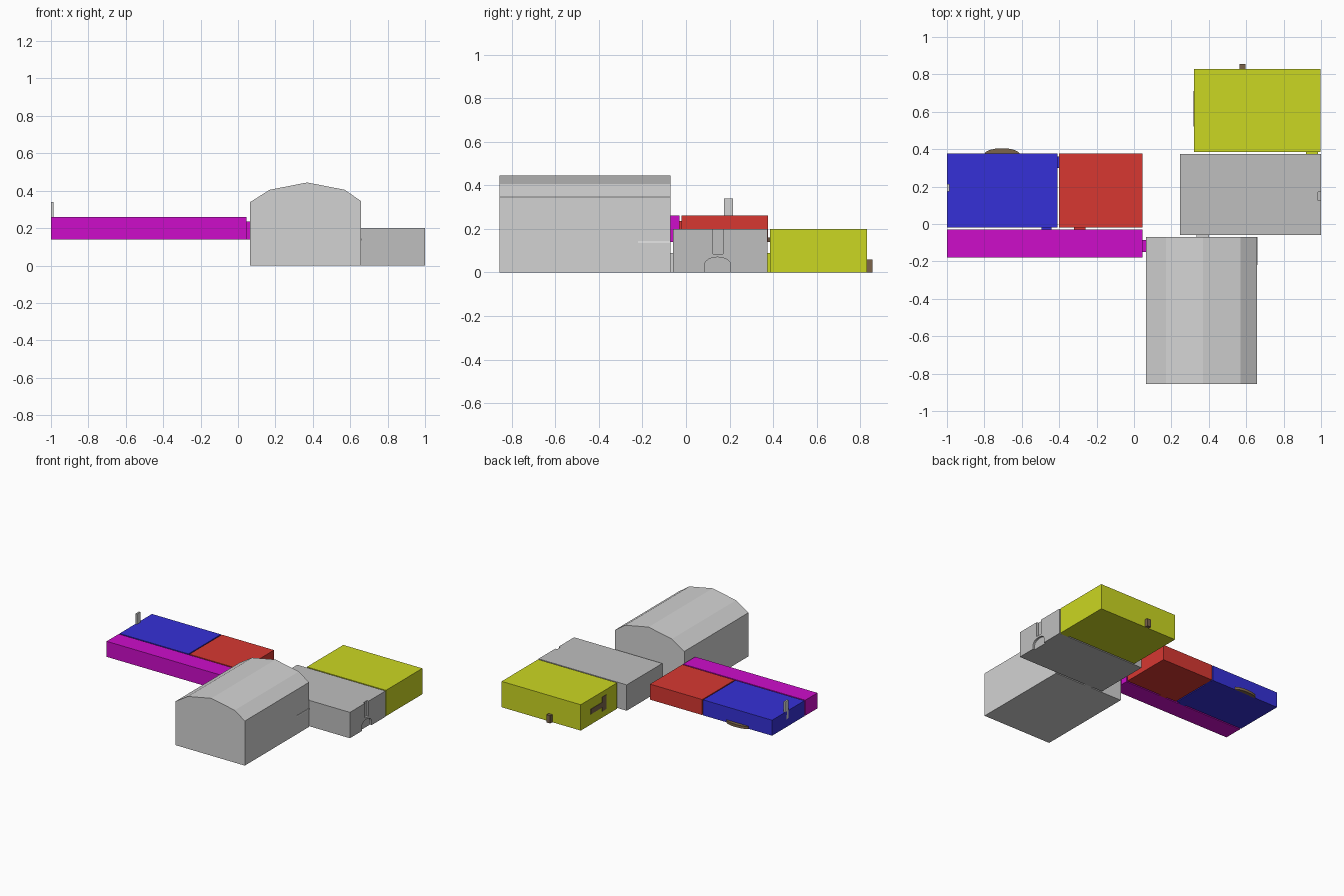
import bpy, bmesh, math

if "Cube" in bpy.data.objects:
    bpy.data.objects.remove(bpy.data.objects["Cube"])


def mat(name, rgb):
    m = bpy.data.materials.new(name)
    m.diffuse_color = (*rgb, 1)
    m.use_nodes = True
    m.node_tree.nodes["Principled BSDF"].inputs["Base Color"].default_value = m.diffuse_color
    return m


YELLOW = mat("yellow", (0.60, 0.68, 0.016))
RED = mat("red", (0.68, 0.039, 0.031))
BLUE = mat("blue", (0.036, 0.030, 0.68))
MAGENTA = mat("magenta", (0.61, 0.004, 0.59))
GREY = mat("grey", (0.52, 0.52, 0.52))
PALE = mat("pale grey", (0.65, 0.65, 0.65))
WHITE = mat("white", (0.95, 0.95, 0.95))
BROWN = mat("brown", (0.20, 0.13, 0.07))


def prism(name, pts, vec, m):
    """Closed prism: polygon of 3D points swept along a vector."""
    bm = bmesh.new()
    face = bm.faces.new([bm.verts.new(p) for p in pts])
    ext = bmesh.ops.extrude_face_region(bm, geom=[face])
    moved = [g for g in ext["geom"] if isinstance(g, bmesh.types.BMVert)]
    bmesh.ops.translate(bm, vec=vec, verts=moved)
    bmesh.ops.recalc_face_normals(bm, faces=bm.faces)
    me = bpy.data.meshes.new(name)
    bm.to_mesh(me)
    bm.free()
    ob = bpy.data.objects.new(name, me)
    bpy.context.collection.objects.link(ob)
    me.materials.append(m)
    return ob


def box(name, x, y, z, m):
    pts = [(x[0], y[0], z[0]), (x[1], y[0], z[0]), (x[1], y[1], z[0]), (x[0], y[1], z[0])]
    return prism(name, pts, (0, 0, z[1] - z[0]), m)


def cut(target, cutter):
    cutter.hide_render = True
    cutter.hide_viewport = True
    mod = target.modifiers.new("cut", "BOOLEAN")
    mod.operation = "DIFFERENCE"
    mod.solver = "EXACT"
    mod.object = cutter


# Ground floor rooms
box("yellow_room", (0.32, 0.997), (0.385, 0.83), (0, 0.2), YELLOW)
grey_room = box("grey_room", (0.245, 1.0), (-0.06, 0.375), (0, 0.2), GREY)

# Raised rooms
Z = (0.14, 0.26)
box("blue_room", (-1.0, -0.41), (-0.02, 0.376), Z, BLUE)
box("red_room", (-0.402, 0.045), (-0.02, 0.376), Z, RED)
box("magenta_corridor", (-1.0, 0.045), (-0.178, -0.03), Z, MAGENTA)

# Great hall with a faceted vault
hall_profile = [(0.063, 0), (0.657, 0), (0.657, 0.345), (0.57, 0.405), (0.37, 0.444),
                (0.17, 0.405), (0.063, 0.338)]
prism("great_hall", [(x, -0.855, z) for x, z in hall_profile], (0, 0.785, 0), PALE)
box("hall_ledge", (0.655, 0.66), (-0.22, -0.07), (0.135, 0.145), WHITE)

# Doorways between rooms
box("hall_door", (0.335, 0.40), (-0.071, -0.059), (0, 0.09), PALE)
box("corridor_door", (0.044, 0.065), (-0.15, -0.085), (0.14, 0.235), MAGENTA)
box("yellow_door", (0.92, 0.985), (0.374, 0.386), (0, 0.09), YELLOW)
box("blue_door", (-0.495, -0.44), (-0.031, -0.019), (0.14, 0.235), BLUE)
box("red_door", (-0.32, -0.26), (-0.031, -0.019), (0.14, 0.235), RED)
box("middle_door", (-0.411, -0.401), (0.30, 0.36), (0.14, 0.235), BLUE)

# Grey room fireplace: flue notch and arched hearth
cut(grey_room, box("flue_cutter", (0.985, 1.05), (0.125, 0.17), (0.085, 0.25), GREY))
arch = [(0.205, -0.05), (0.205, 0.035)]
arch += [(0.145 + 0.06 * math.cos(a), 0.035 + 0.035 * math.sin(a))
         for a in (math.pi * i / 8 for i in range(1, 8))]
arch += [(0.085, 0.035), (0.085, -0.05)]
cut(grey_room, prism("hearth_cutter", [(0.985, y, z) for y, z in arch], (0.06, 0, 0), GREY))

# Blue room chimney and rounded step
box("chimney", (-1.0, -0.987), (0.175, 0.215), (0.2, 0.34), PALE)
step = [(-0.705 + 0.095 * math.cos(a), 0.373 + 0.032 * math.sin(a), 0.14)
        for a in (math.pi * i / 8 for i in range(9))]
prism("rounded_step", step, (0, 0, 0.02), BROWN)

# Yellow room back flue and side opening
box("back_flue", (0.563, 0.595), (0.829, 0.856), (0, 0.06), BROWN)
box("side_opening_tall", (0.317, 0.322), (0.52, 0.57), (0.05, 0.16), BROWN)
box("side_opening_low", (0.317, 0.322), (0.57, 0.71), (0.08, 0.12), BROWN)
